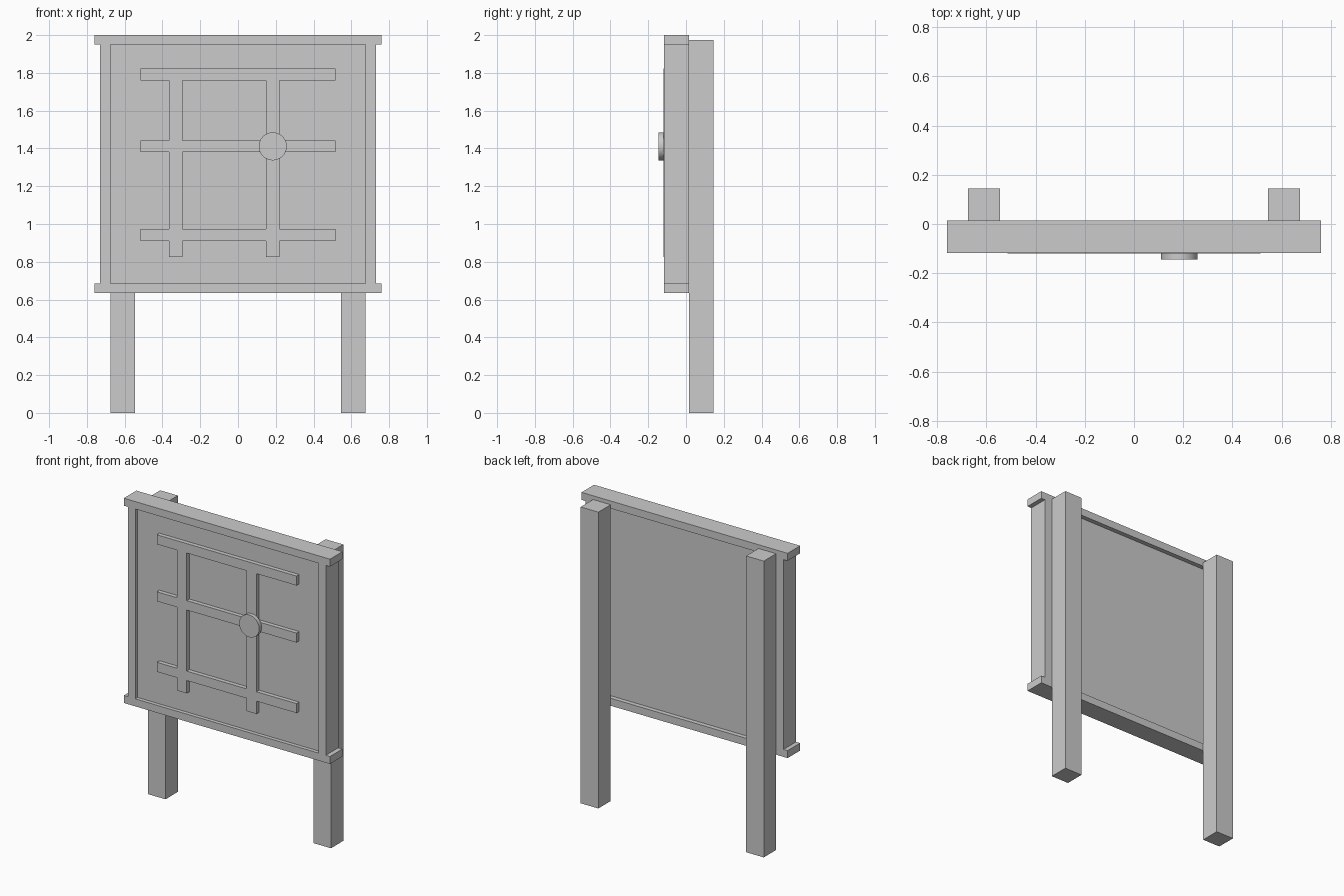
import bpy
import math

default = bpy.data.objects.get("Cube")
if default:
    bpy.data.objects.remove(default, do_unlink=True)

# Single plain grey finish
grey = bpy.data.materials.new("light_grey")
grey.use_nodes = True
colour = (0.6, 0.6, 0.6, 1)
grey.diffuse_color = colour
grey.node_tree.nodes["Principled BSDF"].inputs["Base Color"].default_value = colour


def box(name, xs, ys, zs):
    """Axis-aligned box given its limits along each axis."""
    spans = (xs, ys, zs)
    bpy.ops.mesh.primitive_cube_add(size=1, location=[sum(s) / 2 for s in spans])
    ob = bpy.context.object
    ob.name = name
    ob.scale = [s[1] - s[0] for s in spans]
    bpy.ops.object.transform_apply(location=False, rotation=False, scale=True)
    ob.data.materials.append(grey)
    return ob


FRAME_Y = (-0.117, 0.015)
BAR_Y = (-0.12, -0.092)
INNER_Z = (0.685, 1.95)

# Posts and side rails, one per side
for side, sign in (("left", 1), ("right", -1)):
    box(side + "_post", sorted((sign * 0.545, sign * 0.675)), (0.015, 0.145), (0, 1.975))
    box(side + "_rail", sorted((sign * 0.675, sign * 0.73)), FRAME_Y, INNER_Z)

# Horizontal rails overhanging the sides
box("bottom_rail", (-0.76, 0.76), FRAME_Y, (0.635, INNER_Z[0]))
box("top_rail", (-0.76, 0.76), FRAME_Y, (INNER_Z[1], 2))

# Recessed board panel
box("panel", (-0.675, 0.675), (BAR_Y[1], -0.015), INNER_Z)

# Raised lattice: full-width bars with uprights filling the gaps
rows = [(0.91, 0.973), (1.38, 1.443), (1.76, 1.823)]
for i, row in enumerate(rows):
    box(f"lattice_bar_{i}", (-0.515, 0.515), BAR_Y, row)
gaps = [(0.825, rows[0][0])] + [(a[1], b[0]) for a, b in zip(rows, rows[1:])]
for i, x in enumerate((-0.33, 0.184)):
    for j, gap in enumerate(gaps):
        box(f"lattice_upright_{i}_{j}", (x - 0.036, x + 0.036), BAR_Y, gap)

# Round marker on a lattice crossing
bpy.ops.mesh.primitive_cylinder_add(
    vertices=48, radius=0.074, depth=0.026,
    location=(0.184, -0.132, 1.411), rotation=(math.pi / 2, 0, 0))
marker = bpy.context.object
marker.name = "round_marker"
marker.data.materials.append(grey)
bpy.ops.object.shade_smooth_by_angle()
